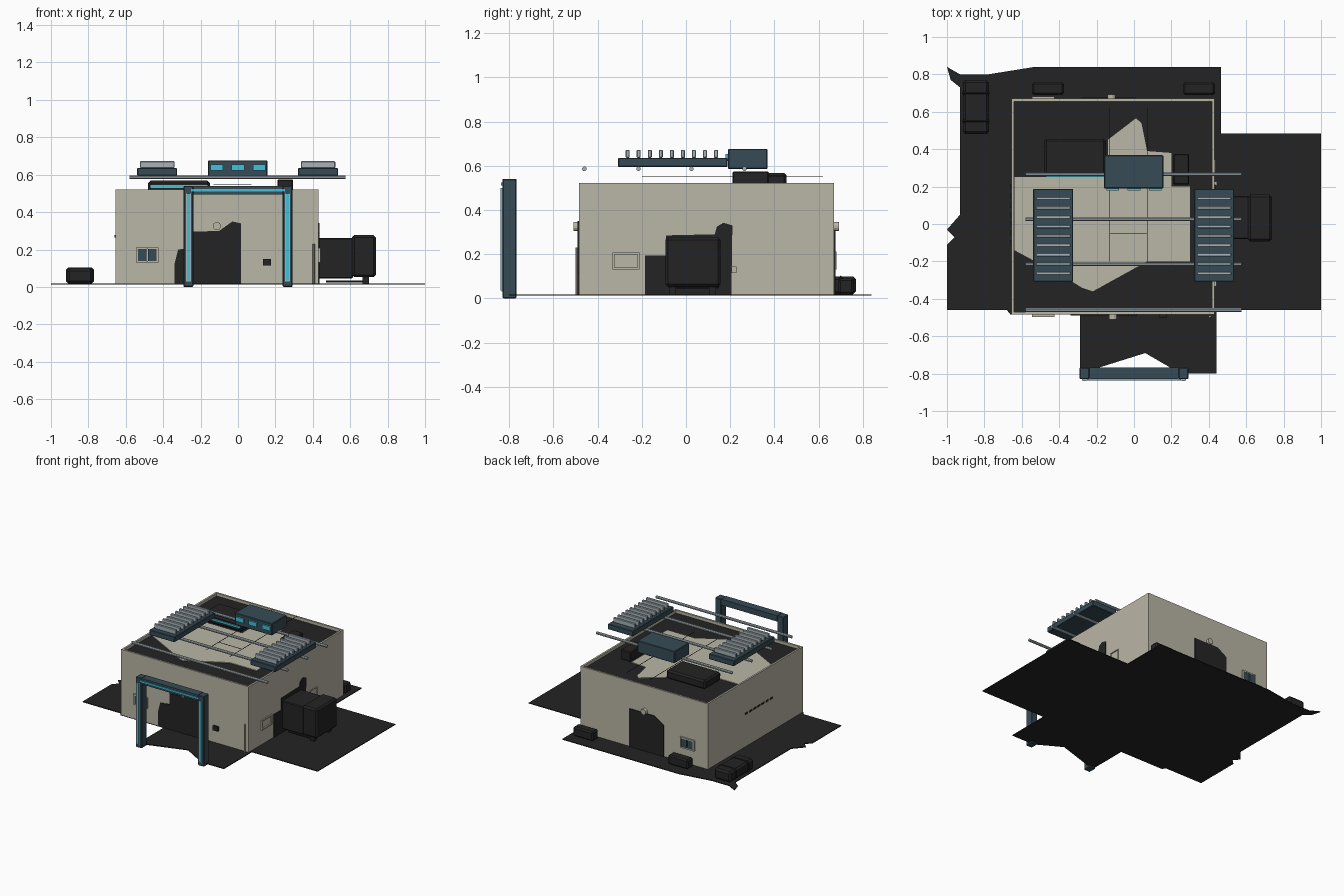
import bpy, bmesh, math

if "Cube" in bpy.data.objects:
    bpy.data.objects.remove(bpy.data.objects["Cube"])


def material(name, rgb):
    m = bpy.data.materials.new(name)
    lin = [((c / 255 + 0.055) / 1.055) ** 2.4 for c in rgb]
    m.diffuse_color = (*lin, 1)
    m.use_nodes = True
    m.node_tree.nodes["Principled BSDF"].inputs["Base Color"].default_value = m.diffuse_color
    return m


TAN = material("warm_concrete", (186, 183, 166))
DARK = material("charcoal", (36, 36, 36))
TEAL = material("dark_teal", (54, 75, 86))
GREY = material("light_steel", (166, 178, 184))
CYAN = material("cyan_glow", (64, 196, 220))


def finish(name, bm, mat):
    bmesh.ops.recalc_face_normals(bm, faces=bm.faces)
    me = bpy.data.meshes.new(name)
    bm.to_mesh(me)
    bm.free()
    me.materials.append(mat)
    ob = bpy.data.objects.new(name, me)
    bpy.context.collection.objects.link(ob)
    return ob


def prism(name, pts, axis, a, b, mat):
    """Extrude a 2D outline along an axis from a to b."""
    place = {'x': lambda p, d: (d, p[0], p[1]),
             'y': lambda p, d: (p[0], d, p[1]),
             'z': lambda p, d: (p[0], p[1], d)}[axis]
    bm = bmesh.new()
    lo = [bm.verts.new(place(p, a)) for p in pts]
    hi = [bm.verts.new(place(p, b)) for p in pts]
    bm.faces.new(lo)
    bm.faces.new(hi)
    n = len(pts)
    for i in range(n):
        j = (i + 1) % n
        bm.faces.new((lo[i], lo[j], hi[j], hi[i]))
    return finish(name, bm, mat)


def box(name, x, y, z, mat, bevel=0):
    ob = prism(name, [(x[0], y[0]), (x[1], y[0]), (x[1], y[1]), (x[0], y[1])],
               'z', z[0], z[1], mat)
    if bevel:
        mod = ob.modifiers.new("bevel", 'BEVEL')
        mod.width = bevel
        mod.segments = 1
    return ob


def rod(name, axis, c, r, a, b, mat, sides=8):
    pts = [(c[0] + r * math.cos(math.tau * (i + .5) / sides),
            c[1] + r * math.sin(math.tau * (i + .5) / sides)) for i in range(sides)]
    return prism(name, pts, axis, a, b, mat)


def frame(name, axis, u, v, w, a, b, mat):
    """Rectangular window or door trim made of four bars."""
    for i, (p, q) in enumerate([((u[0], u[0] + w), v), ((u[1] - w, u[1]), v),
                                (u, (v[0], v[0] + w)), (u, (v[1] - w, v[1]))]):
        rect = [(p[0], q[0]), (p[1], q[0]), (p[1], q[1]), (p[0], q[1])]
        prism(f"{name}_{i}", rect, axis, a, b, mat)


X0, X1, Y0, Y1, TOP, G = -0.655, 0.43, -0.485, 0.67, 0.522, 0.018

# Ragged paved ground
prism("ground", [(-1, -.46), (-.68, -.46), (-.66, -.485), (-.29, -.485), (-.29, -.8),
                 (.06, -.69), (.25, -.8), (.44, -.8), (.44, -.46), (1, -.46),
                 (1, .485), (.465, .485), (.465, .84), (-.53, .84), (-.78, .8),
                 (-.93, .8), (-1, .84), (-.98, .77), (-.93, .73), (-.93, .05),
                 (-1, -.03), (-.96, -.07), (-1, -.11)], 'z', G - .006, G, DARK)

# Walls with a thin parapet
t = 0.014
box("front_wall", (X0, X1), (Y0, Y0 + t), (G, TOP), TAN)
box("back_wall", (X0, X1), (Y1 - t, Y1), (G, TOP), TAN)
box("left_wall", (X0, X0 + t), (Y0 + t, Y1 - t), (G, TOP), TAN)
box("right_wall", (X1 - t, X1), (Y0 + t, Y1 - t), (G, TOP), TAN)

# Dark roof with an irregular pale patch
box("roof", (X0 + t, X1 - t), (Y0 + t, Y1 - t), (.485, .5), DARK)
prism("roof_patch", [(-.64, .25), (-.14, .25), (-.14, .45), (.01, .565), (.04, .54),
                     (.07, .39), (.2, .38), (.2, .2), (.3, .2), (.3, -.2), (.07, -.2),
                     (-.22, -.36), (-.28, -.34), (-.36, -.29), (-.64, -.14)],
      'z', .5, .505, TAN)

# Roof machinery
box("roof_unit_large", (-.48, -.15), (.26, .455), (.5, .568), DARK, .012)
box("roof_unit_small", (.21, .295), (.21, .375), (.5, .575), DARK, .006)
box("roof_unit_light", (-.47, -.16), (.252, .26), (.53, .545), CYAN)
for x in (-.13, .07):
    rod("roof_cable", 'y', (x, .55), .002, -.2, .62, DARK, 4)
rod("roof_cable_cross", 'x', (-.05, .55), .002, -.13, .07, DARK, 4)

# Roof rails
for i, y in enumerate((-.46, -.215, .025, .265)):
    rod(f"roof_rail_{i}", 'x', (y, .586), .0105, -.58, .575, GREY)

# Finned radiator pods on both sides
for side, x in (("left", -.432), ("right", .428)):
    box(f"{side}_pod", (x - .107, x + .107), (-.308, .188), (.594, .636), TEAL, .004)
    for i in range(9):
        y = -.264 + i * .05
        box(f"{side}_fin_{i}", (x - .092, x + .092), (y - .009, y + .009),
            (.636, .672), GREY, .003)

# Control box with three lamps
box("control_box", (-.16, .157), (.19, .368), (.585, .677), TEAL, .004)
for x in (-.113, 0, .113):
    box("control_lamp", (x - .034, x + .034), (.178, .19), (.622, .654), CYAN)

# Entrance gate with glowing strips
for s in (-1, 1):
    x = s * .265
    box("gate_post", (x - .026, x + .026), (-.83, -.768), (0, .54), TEAL, .004)
    box("gate_post_trim", (x - .014, x + .014), (-.836, -.83), (.03, .5), GREY)
    box("gate_post_light", (x - .008, x + .008), (-.84, -.836), (.035, .5), CYAN)
box("gate_beam", (-.239, .239), (-.83, -.768), (.495, .54), TEAL)
box("gate_beam_light", (-.25, .25), (-.838, -.83), (.51, .524), CYAN)

# Front wall: dark door with ragged stain, window, lamp, meter, pipe
prism("front_door", [(-.24, G), (.015, G), (.015, .34), (-.03, .35), (-.1, .3), (-.24, .295)],
      'y', Y0 - .006, Y0, DARK)
prism("front_door_side", [(-.34, G), (-.24, G), (-.24, .21), (-.32, .2), (-.34, .12)],
      'y', Y0 - .005, Y0, DARK)
rod("front_lamp", 'y', (-.113, .325), .022, Y0 - .025, Y0, TAN, 12)
box("front_meter", (.135, .177), (Y0 - .015, Y0), (.115, .15), DARK)
rod("front_pipe", 'z', (.405, Y0 - .01), .006, G, .23, TAN)

# Back wall: dark door and lamp
prism("back_door", [(-.28, G), (.01, G), (.01, .31), (-.2, .31), (-.28, .26)],
      'y', Y1, Y1 + .006, DARK)
rod("back_lamp", 'y', (-.12, .325), .022, Y1, Y1 + .022, TAN, 12)

# Front and back windows
for name, a, b in (("front", Y0 - .012, Y0), ("back", Y1, Y1 + .012)):
    frame(f"{name}_window_frame", 'y', (-.545, -.425), (.13, .212), .01, a, b, TAN)
    m = (a + b) / 2
    for u in (-.534, -.482):
        box(f"{name}_window_pane", (u, u + .046), (m - .004, m + .004), (.14, .202), TEAL)

# Right wall: stain, window, side door, switch box
prism("right_stain", [(-.185, G), (.205, G), (.21, .33), (.17, .342), (.14, .325), (.13, .29),
                      (-.09, .285), (-.09, .195), (-.185, .195)],
      'x', X1, X1 + .005, DARK)
frame("right_window_frame", 'x', (-.333, -.21), (.13, .208), .01, X1, X1 + .01, TAN)
frame("right_side_door", 'x', (.262, .345), (G, .21), .006, X1, X1 + .006, TAN)
box("right_switch", (X1, X1 + .015), (.205, .228), (.115, .145), TAN)

# Left wall: row of small vent slots
for i in range(7):
    y = -.1 + i * .05
    box("vent_slot", (X0 - .004, X0), (y - .015, y + .015), (.265, .278), DARK)

# Generator beside the right wall
box("generator_neck", (X1, .615), (-.08, .15), (.045, .262), DARK, .006)
box("generator_body", (.61, .737), (-.093, .157), (.052, .277), DARK, .012)
for y in (-.06, .12):
    box("generator_leg", (.665, .7), (y - .015, y + .015), (G, .055), DARK)
    rod("generator_skid", 'x', (y, .03), .006, .47, .7, DARK)

# Crates along the back and left
for x in (-.46, .348):
    box("back_crate", (x - .085, x + .085), (.69, .758), (G, .09), DARK, .01)
box("left_crate", (-.915, -.775), (.48, .77), (G, .1), DARK, .014)
for y in (.55, .7):
    box("left_crate_band", (-.92, -.77), (y - .012, y + .012), (G, .104), DARK, .014)
